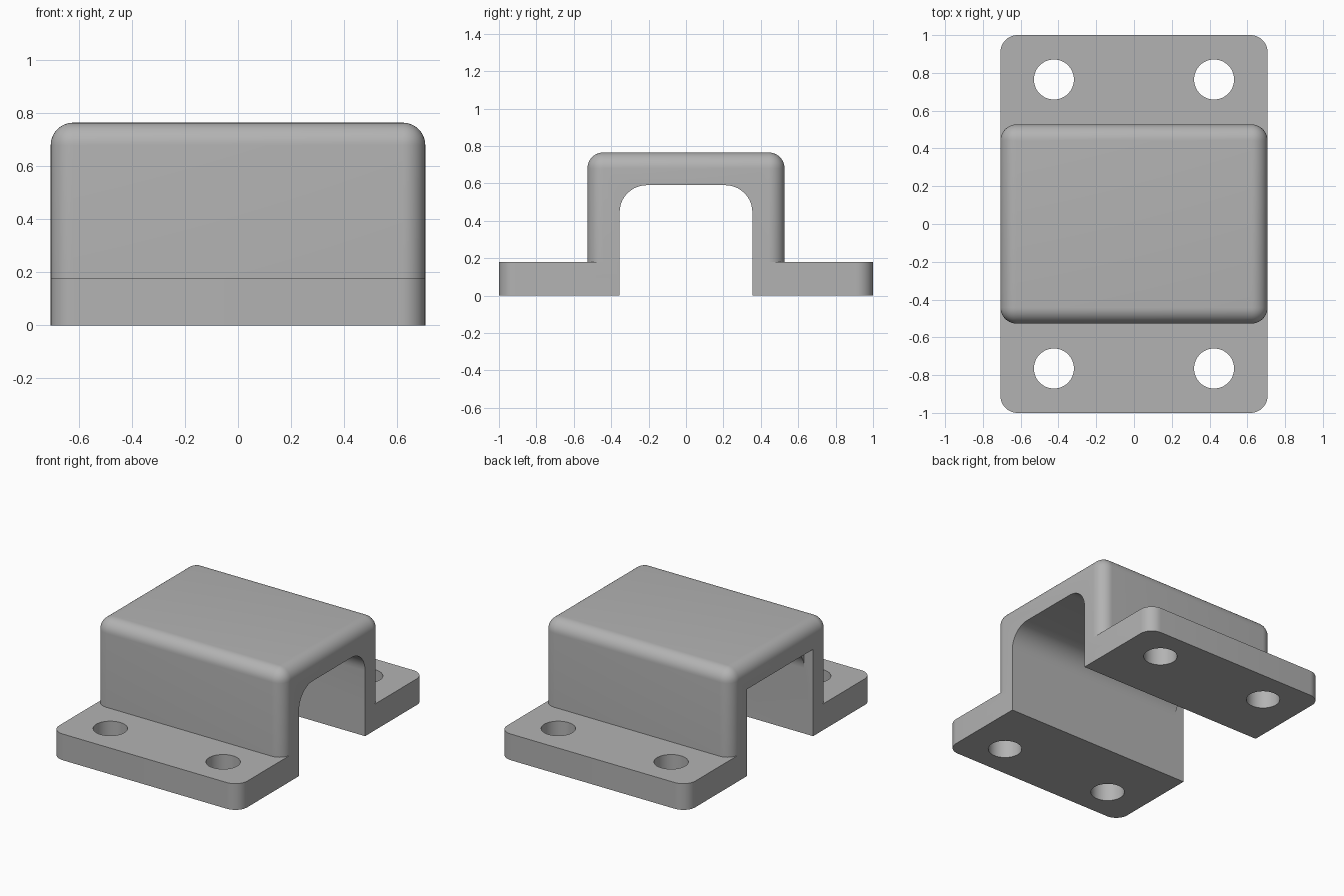
import bpy
import bmesh
import math
from mathutils import Matrix, Vector

if "Cube" in bpy.data.objects:
    bpy.data.objects.remove(bpy.data.objects["Cube"], do_unlink=True)

grey = bpy.data.materials.new("plain grey")
grey.use_nodes = True
colour = (0.45, 0.45, 0.45, 1)
grey.diffuse_color = colour
grey.node_tree.nodes["Principled BSDF"].inputs["Base Color"].default_value = colour


def make_object(name, bm):
    mesh = bpy.data.meshes.new(name)
    bm.to_mesh(mesh)
    bm.free()
    mesh.materials.append(grey)
    obj = bpy.data.objects.new(name, mesh)
    bpy.context.collection.objects.link(obj)
    return obj


def rounded_box(name, low, high, radius=0, rule=None):
    """Box between two corners; edges that pass the rule are rounded."""
    low, high = Vector(low), Vector(high)
    bm = bmesh.new()
    bmesh.ops.create_cube(bm, size=1)
    bmesh.ops.scale(bm, vec=high - low, verts=bm.verts)
    bmesh.ops.translate(bm, vec=(low + high) / 2, verts=bm.verts)
    if rule:
        middle = (low.z + high.z) / 2
        chosen = []
        for e in bm.edges:
            a, b = (v.co for v in e.verts)
            axis = max(range(3), key=lambda i: abs(a[i] - b[i]))
            if rule("xyz"[axis], min(a.z, b.z) > middle):
                chosen.append(e)
        bmesh.ops.bevel(bm, geom=chosen, offset=radius, segments=10,
                        profile=0.5, affect="EDGES")
    return make_object(name, bm)


def combine(target, other, operation):
    """Boolean the helper into the target, then discard the helper."""
    mod = target.modifiers.new("combine", "BOOLEAN")
    mod.operation, mod.solver, mod.object = operation, "EXACT", other
    bpy.context.view_layer.objects.active = target
    bpy.ops.object.modifier_apply(modifier=mod.name)
    bpy.data.objects.remove(other, do_unlink=True)


W = 0.707           # half width
WALL = 0.355        # half width of the channel
ROOF = 0.59         # channel height
STEP = -0.64        # where the channel fillets stop

# Flange plate and raised cover
bracket = rounded_box("saddle_bracket", (-W, -1, 0), (W, 1, 0.178), 0.09,
                      lambda axis, top: axis == "z")
cover = rounded_box("cover", (-W, -0.527, 0.1), (W, 0.527, 0.765), 0.085,
                    lambda axis, top: axis == "z" or top)
combine(bracket, cover, "UNION")

# Channel with rounded upper corners, squared off at one end
channel = rounded_box("channel_cutter", (STEP, -WALL, -0.2), (1, WALL, ROOF), 0.145,
                      lambda axis, top: axis == "x" and top)
combine(bracket, channel, "DIFFERENCE")
square_end = rounded_box("square_end_cutter", (-1, -WALL, -0.2), (STEP, WALL, ROOF))
combine(bracket, square_end, "DIFFERENCE")

# Four bolt holes
for sx in (-1, 1):
    for sy in (-1, 1):
        bm = bmesh.new()
        bmesh.ops.create_cone(bm, cap_ends=True, segments=48, radius1=0.106,
                              radius2=0.106, depth=1,
                              matrix=Matrix.Translation((sx * 0.424, sy * 0.765, 0)))
        combine(bracket, make_object("hole_cutter", bm), "DIFFERENCE")

# Smooth the rounded edges, keep the corners crisp
bpy.ops.object.select_all(action="DESELECT")
bracket.select_set(True)
bpy.context.view_layer.objects.active = bracket
bpy.ops.object.shade_smooth_by_angle(angle=math.radians(30))
